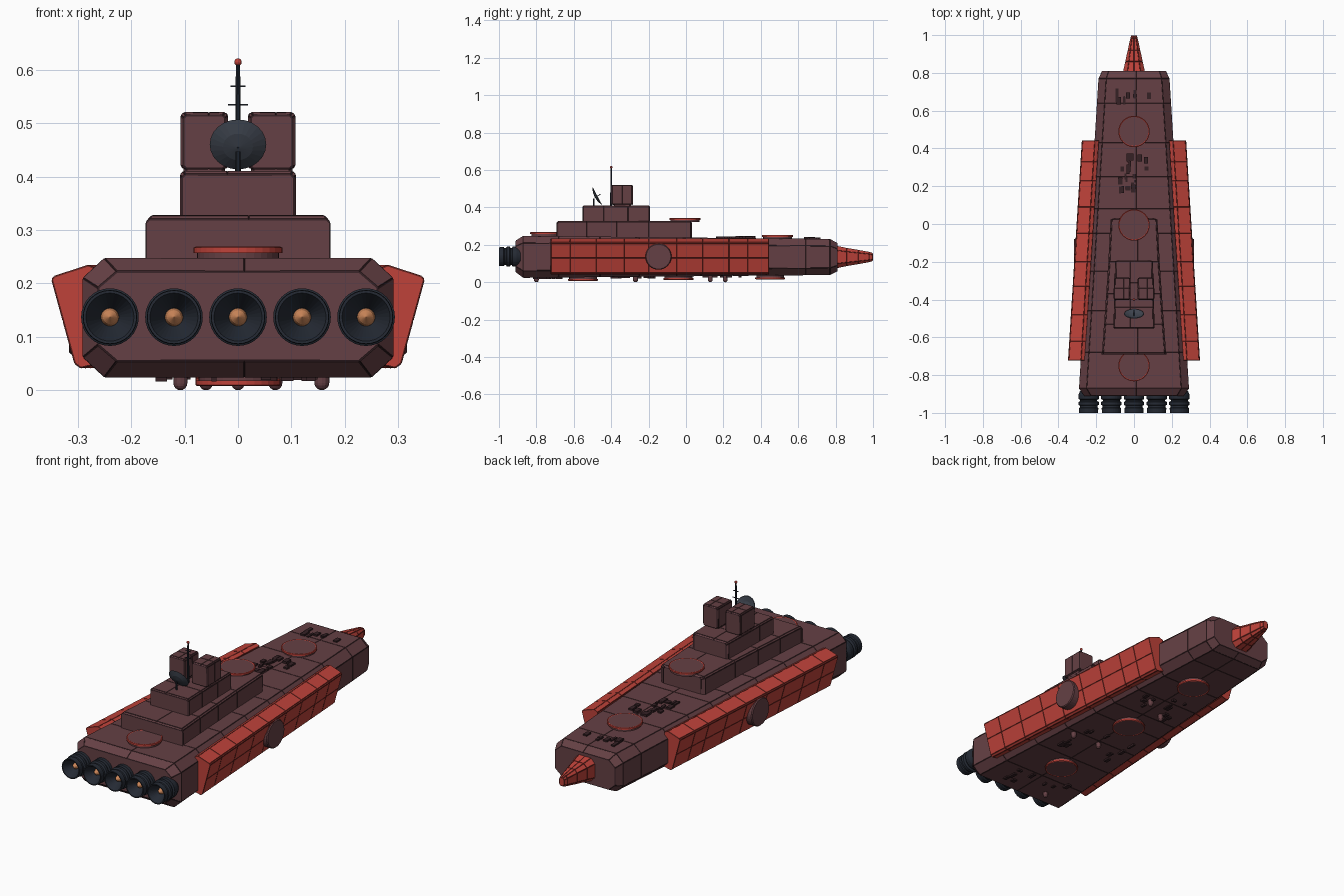
import bpy, bmesh, math, random
from mathutils import Vector, Matrix

if "Cube" in bpy.data.objects:
    bpy.data.objects.remove(bpy.data.objects["Cube"])

random.seed(4)

def mat(name, r, g, b):
    m = bpy.data.materials.new(name)
    m.diffuse_color = (r, g, b, 1)
    m.use_nodes = True
    m.node_tree.nodes["Principled BSDF"].inputs["Base Color"].default_value = m.diffuse_color
    return m

HULL = mat("hull_maroon", 0.13, 0.051, 0.058)
HULL_SEAM = mat("hull_seam", 0.035, 0.015, 0.018)
RED = mat("armour_red", 0.52, 0.055, 0.042)
RED_SEAM = mat("red_seam", 0.12, 0.015, 0.012)
DARK = mat("engine_dark", 0.018, 0.023, 0.034)
STEEL = mat("dish_steel", 0.05, 0.06, 0.08)
GLOW = mat("engine_glow", 0.6, 0.24, 0.1)

def finish(bm, name, *mats):
    bmesh.ops.recalc_face_normals(bm, faces=bm.faces)
    me = bpy.data.meshes.new(name)
    bm.to_mesh(me)
    bm.free()
    for m in mats:
        me.materials.append(m)
    ob = bpy.data.objects.new(name, me)
    bpy.context.collection.objects.link(ob)
    return ob

def loft(name, rings, mats, seam=0.0022):
    """Skin (y, [(x, z)...]) rings, cap the ends, cut thin panel seams."""
    bm = bmesh.new()
    vs = [[bm.verts.new((x, y, z)) for x, z in pts] for y, pts in rings]
    n = len(vs[0])
    for a, b in zip(vs, vs[1:]):
        for i in range(n):
            j = (i + 1) % n
            bm.faces.new((a[i], a[j], b[j], b[i]))
    bm.faces.new(vs[0])
    bm.faces.new(vs[-1])
    bmesh.ops.recalc_face_normals(bm, faces=bm.faces)
    rim = bmesh.ops.inset_individual(bm, faces=bm.faces[:], thickness=seam, depth=0.0012)
    for f in rim["faces"]:
        f.material_index = 1
    return finish(bm, name, *mats)

def octo(hw, z0, z1, cx, cz, split=0.0):
    """Chamfered rectangle section, top and bottom split at one seam."""
    return [(-hw, z0 + cz), (-hw + cx, z0), (split, z0), (hw - cx, z0), (hw, z0 + cz),
            (hw, z1 - cz), (hw - cx, z1), (split, z1), (-hw + cx, z1), (-hw, z1 - cz)]

def lathe(name, profile, centre, axis, m, seg=32):
    """Revolve (radius, height) points about an axis."""
    bm = bmesh.new()
    vs = [bm.verts.new((r, 0, h)) for r, h in profile]
    edges = [bm.edges.new(p) for p in zip(vs, vs[1:])]
    bmesh.ops.spin(bm, geom=vs + edges, cent=(0, 0, 0), axis=(0, 0, 1),
                   angle=math.tau, steps=seg, use_duplicate=False)
    bmesh.ops.remove_doubles(bm, verts=bm.verts, dist=1e-5)
    bmesh.ops.transform(bm, verts=bm.verts, matrix=Matrix.Translation(centre) @
                        Vector(axis).to_track_quat('Z', 'Y').to_matrix().to_4x4())
    return finish(bm, name, m)

def boxes(name, items, m):
    """Many (centre, size) boxes in one object."""
    bm = bmesh.new()
    for c, s in items:
        bmesh.ops.create_cube(bm, size=1, matrix=Matrix.Translation(c) @ Matrix.Diagonal((*s, 1)))
    return finish(bm, name, m)

# Main hull: tapering chamfered body
def half(y):
    return 0.29 - 0.063 * (y + 0.87)

def hull_ring(y):
    t = (y + 0.87) / 1.64
    return (y, octo(half(y), 0.025 + 0.015 * t, 0.247 - 0.017 * t, 0.04, 0.037, 0.012))

hull = [(-0.91, octo(0.262, 0.055, 0.222, 0.035, 0.03, 0.012))]
hull += [hull_ring(y) for y in (-0.87, -0.68, -0.46, -0.25, -0.05, 0.08, 0.25, 0.43, 0.64, 0.77)]
hull.append((0.81, octo(0.168, 0.06, 0.208, 0.035, 0.03, 0.012)))
loft("main_hull", hull, (HULL, HULL_SEAM))

# Bow ram
loft("bow_ram", [(y, octo(w, 0.135 - h, 0.135 + h, w * 0.4, h * 0.4)) for y, w, h in
     ((0.79, 0.06, 0.062), (0.86, 0.045, 0.047), (0.92, 0.032, 0.037), (0.98, 0.019, 0.026), (0.998, 0.013, 0.02))],
     (RED, RED_SEAM))

# Flared side armour belts and side turrets
for side, s in (("left", -1), ("right", 1)):
    rings = []
    for y in (-0.722, -0.62, -0.48, -0.33, -0.2, -0.05, 0.09, 0.23, 0.33, 0.442):
        h = half(y)
        rings.append((y, [(s * (h + dx), z) for dx, z in
                     ((-0.02, 0.05), (0.014, 0.042), (0.025, 0.05), (0.047, 0.13),
                      (0.068, 0.207), (0.064, 0.213), (0.0, 0.234), (-0.02, 0.225))]))
    loft(side + "_armour_belt", rings, (RED, RED_SEAM))
    lathe(side + "_side_turret", [(0, 0), (0.07, 0), (0.07, 0.065), (0.066, 0.07), (0, 0.07)],
          (s * 0.247, -0.147, 0.137), (s, 0, 0), HULL)

# Superstructure tiers
def tier(name, ys, w0, w1, z0, z1, c, split, x=0.0):
    rings, n = [], len(ys) - 1
    for i, y in enumerate(ys):
        w = w0 + (w1 - w0) * i / n
        e = c if i in (0, n) else 0
        rings.append((y, [(px + x, pz) for px, pz in octo(w - e, z0, z1 - e, c, c, split)]))
    loft(name, rings, (HULL, HULL_SEAM))

tier("lower_deckhouse", (-0.69, -0.682, -0.53, -0.37, -0.2, 0.022, 0.03), 0.18, 0.112, 0.23, 0.327, 0.007, 0.02)
tier("upper_deckhouse", (-0.552, -0.546, -0.44, -0.31, -0.2, -0.194), 0.111, 0.096, 0.31, 0.41, 0.006, -0.02)
for side, s in (("left", -1), ("right", 1)):
    tier(side + "_tower_neck", (-0.385, -0.38, -0.3, -0.295), 0.038, 0.037, 0.4, 0.44, 0.004, 0.0, s * 0.063)
    tier(side + "_tower", (-0.4, -0.395, -0.34, -0.29, -0.285), 0.044, 0.042, 0.415, 0.52, 0.005, 0.008, s * 0.063)

# Turret discs on deck and keel: dark drum with a red rim
def turret(name, y, z, r, up, tall):
    lathe(name, [(0, 0), (r * 0.93, 0), (r * 0.93, tall), (0, tall)], (0, y, z), (0, 0, up), HULL)
    lathe(name + "_rim", [(r * 0.92, tall * 0.6), (r, tall * 0.6), (r, tall), (r * 0.96, tall + 0.002),
          (r * 0.92, tall), (r * 0.92, tall * 0.6)], (0, y, z), (0, 0, up), RED)

for name, y, z, tall in (("aft", -0.75, 0.243, 0.024), ("mid", -0.005, 0.322, 0.02), ("fore", 0.49, 0.23, 0.022)):
    turret(name + "_deck_turret", y, z, 0.083, 1, tall)
for name, y, z in (("aft", -0.55, 0.03), ("mid", -0.04, 0.034), ("fore", 0.45, 0.038)):
    turret(name + "_keel_turret", y, z, 0.08, -1, 0.02)

# Engine nozzles with glowing cores
bell = [(0.046, -0.02), (0.054, 0.0), (0.054, 0.022), (0.045, 0.026), (0.045, 0.032), (0.054, 0.038), (0.054, 0.052),
        (0.046, 0.057), (0.046, 0.066), (0.051, 0.07), (0.05, 0.095), (0.045, 0.095), (0.017, 0.045), (0, 0.045)]
for i in range(5):
    p = (0.12 * (i - 2), -0.905, 0.137)
    lathe(f"engine_{i + 1}", bell, p, (0, -1, 0), DARK)
    lathe(f"engine_core_{i + 1}", [(0, 0.04), (0.018, 0.04), (0.013, 0.06), (0, 0.075)], p, (0, -1, 0), GLOW, 24)

# Antenna mast with crossbars and beacon
lathe("antenna_mast", [(0, 0), (0.006, 0), (0.004, 0.205), (0, 0.205)], (0, -0.4, 0.405), (0, 0, 1), DARK, 10)
boxes("antenna_crossbars", [((0, -0.4, 0.535), (0.038, 0.003, 0.003)), ((0, -0.4, 0.57), (0.028, 0.003, 0.003))], DARK)

def ball(name, p, r, m):
    bm = bmesh.new()
    bmesh.ops.create_uvsphere(bm, u_segments=12, v_segments=8, radius=r, matrix=Matrix.Translation(p))
    finish(bm, name, m)

ball("beacon", (0, -0.4, 0.615), 0.007, RED)

# Tilted sensor dish on a post
tilt = Vector((0, 0.88, 0.47))
lathe("dish", [(0, 0), (0.028, 0.004), (0.053, 0.014), (0.05, 0.016), (0.026, 0.007), (0, 0.003)],
      (0, -0.488, 0.454), tilt, STEEL, 24)
lathe("dish_feed", [(0, 0), (0.002, 0), (0.002, 0.035), (0, 0.035)], (0, -0.488, 0.454), tilt, DARK, 8)
lathe("dish_post", [(0, 0), (0.005, 0), (0.005, 0.042), (0, 0.042)], (0, -0.493, 0.405), (0, 0, 1), DARK, 10)

# Small deck and keel fittings
def scatter(n, xr, y0, y1, z):
    return [((random.uniform(-xr, xr), random.uniform(y0, y1), z),
             (random.uniform(0.008, 0.025), random.uniform(0.01, 0.045), random.uniform(0.012, 0.02))) for _ in range(n)]

boxes("deck_fittings", scatter(22, 0.075, 0.17, 0.37, 0.237) + scatter(10, 0.1, 0.64, 0.7, 0.231), HULL_SEAM)
boxes("keel_fittings", scatter(10, 0.15, -0.4, -0.16, 0.029) + scatter(12, 0.12, 0.08, 0.32, 0.034)
      + scatter(8, 0.15, -0.83, -0.67, 0.026), HULL_SEAM)
for i, (x, y, r) in enumerate(((-0.108, -0.8, 0.013), (0.157, -0.27, 0.014), (0, -0.27, 0.012),
                               (-0.06, 0.13, 0.013), (0.07, 0.21, 0.013))):
    lathe(f"keel_sensor_stem_{i + 1}", [(0, 0), (r, 0), (r, 0.026), (0, 0.026)], (x, y, r), (0, 0, 1), HULL, 12)
    ball(f"keel_sensor_{i + 1}", (x, y, r), r, HULL)
